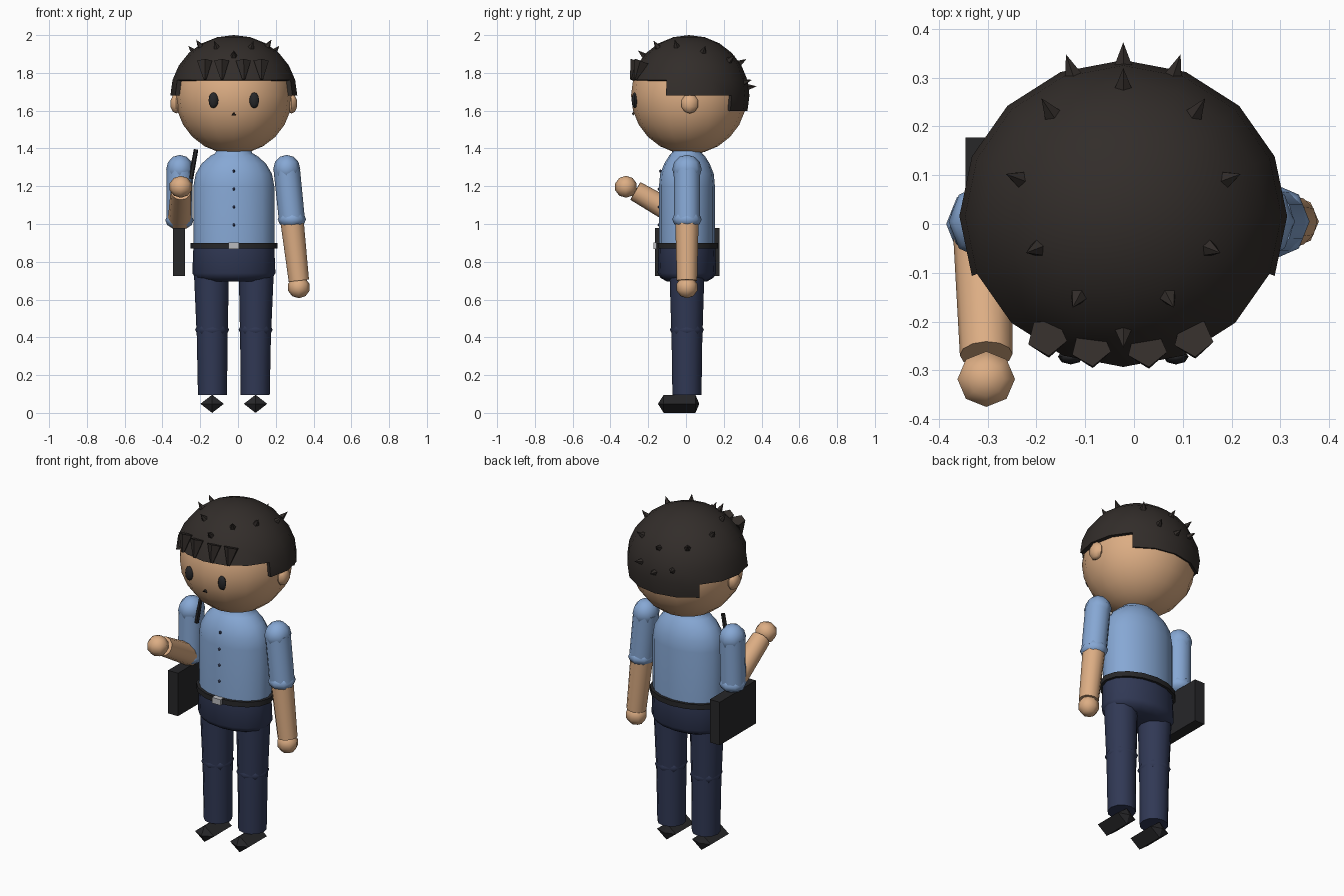
import bpy, bmesh, math
from mathutils import Vector, Matrix

if "Cube" in bpy.data.objects:
    bpy.data.objects.remove(bpy.data.objects["Cube"])

CX = -0.022  # body centre line


def material(name, rgb):
    m = bpy.data.materials.new(name)
    m.diffuse_color = (*rgb, 1)
    m.use_nodes = True
    m.node_tree.nodes["Principled BSDF"].inputs["Base Color"].default_value = m.diffuse_color
    return m


SKIN = material("skin", (0.72, 0.42, 0.23))
BLUE = material("shirt_blue", (0.24, 0.39, 0.66))
NAVY = material("navy_cloth", (0.03, 0.04, 0.09))
HAIR = material("hair_brown", (0.032, 0.026, 0.023))
BLACK = material("black", (0.02, 0.02, 0.022))
METAL = material("metal", (0.5, 0.5, 0.52))


def finish(name, bm, mat, angle=50):
    bmesh.ops.recalc_face_normals(bm, faces=bm.faces)
    me = bpy.data.meshes.new(name)
    bm.to_mesh(me)
    bm.free()
    me.materials.append(mat)
    ob = bpy.data.objects.new(name, me)
    bpy.context.collection.objects.link(ob)
    if angle:
        bpy.ops.object.select_all(action='DESELECT')
        ob.select_set(True)
        bpy.context.view_layer.objects.active = ob
        bpy.ops.object.shade_smooth_by_angle(angle=math.radians(angle))
    return ob


def ball(name, c, r, mat, seg=8, rings=5, angle=50):
    bm = bmesh.new()
    bmesh.ops.create_uvsphere(bm, u_segments=seg, v_segments=rings, radius=1,
                              matrix=Matrix.Translation(c) @ Matrix.Diagonal((*r, 1)))
    return finish(name, bm, mat, angle)


def tube(name, a, b, r1, r2, mat, seg=12, angle=50):
    a, b = Vector(a), Vector(b)
    rot = (b - a).to_track_quat('Z', 'Y').to_matrix().to_4x4()
    bm = bmesh.new()
    bmesh.ops.create_cone(bm, cap_ends=True, segments=seg, radius1=r1, radius2=r2,
                          depth=(b - a).length,
                          matrix=Matrix.Translation((a + b) / 2) @ rot)
    return finish(name, bm, mat, angle)


def box(name, lo, hi, mat):
    lo, hi = Vector(lo), Vector(hi)
    bm = bmesh.new()
    bmesh.ops.create_cube(bm, size=1, matrix=Matrix.Translation((lo + hi) / 2)
                          @ Matrix.Diagonal((*(hi - lo), 1)))
    return finish(name, bm, mat, 0)


def loft(name, sections, mat, seg, angle=50):
    """Capped skin over elliptical sections: (function angle -> point)."""
    bm = bmesh.new()
    loops = [[bm.verts.new(f(2 * math.pi * i / seg)) for i in range(seg)] for f in sections]
    for p, q in zip(loops, loops[1:]):
        for i in range(seg):
            j = (i + 1) % seg
            bm.faces.new((p[i], p[j], q[j], q[i]))
    bm.faces.new(loops[0])
    bm.faces.new(loops[-1])
    return finish(name, bm, mat, angle)


def lathe(name, profile, mat, seg=16):
    secs = [lambda t, rx=rx, ry=ry, z=z: (CX + rx * math.cos(t), 0.005 + ry * math.sin(t), z)
            for rx, ry, z in profile]
    return loft(name, secs, mat, seg)


# Head and hair cap (hair is a sphere trimmed in steps along its rings)
HC = Vector((CX, 0.016, 1.68))
ball("head", (CX, 0.016, 1.68), (0.31, 0.307, 0.31), SKIN, 16, 12, 60)
bm = bmesh.new()
bmesh.ops.create_uvsphere(bm, u_segments=16, v_segments=12, radius=1)
drop = []
for f in bm.faces:
    c = f.calc_center_median()
    az = math.degrees(math.asin(max(-1, min(1, c.y / c.xy.length))))
    lat = math.degrees(math.asin(c.z / c.length))
    low = 15 if az < -22.5 else (0 if az < 45 else -15)
    if lat < low:
        drop.append(f)
bmesh.ops.delete(bm, geom=drop, context='FACES')
rim = [e for e in bm.edges if e.is_boundary]
new = bmesh.ops.extrude_edge_only(bm, edges=rim)["geom"]
for v in new:
    if isinstance(v, bmesh.types.BMVert):
        v.co *= 0.92
bmesh.ops.transform(bm, verts=bm.verts,
                    matrix=Matrix.Translation(HC) @ Matrix.Diagonal((0.336, 0.32, 0.32, 1)))
finish("hair_cap", bm, HAIR)

# Hair spikes standing on the cap: sideways offset, depth, from the head centre
spots = [(0, -0.24), (0.093, -0.167), (0.178, -0.067), (0.215, 0.077),
         (0.15, 0.215), (0, 0.27), (0.105, 0.295), (0, 0.317)]
for x, y in spots:
    for s in ((1, -1) if x else (1,)):
        n = Vector((s * x / 0.336, y / 0.32, 0))
        n.z = math.sqrt(max(0.003, 1 - n.x ** 2 - n.y ** 2))
        n.normalize()
        p = HC + Vector((n.x * 0.336, n.y * 0.32, n.z * 0.32))
        tube("hair_spike", p - n * 0.015, p + n * 0.04, 0.022, 0, HAIR, 5, 0)

# Fringe locks pointing down
for x in (-0.175, -0.085, 0.03, 0.125):
    y = -0.272 + 1.1 * (x - CX) ** 2
    tube("fringe_lock", (x - 0.003, y + 0.015, 1.86), (x, y - 0.02, 1.765), 0.042, 0.008, HAIR, 5, 0)

# Face
for s in (-1, 1):
    ball("eye", (CX + s * 0.108, -0.272, 1.655), (0.026, 0.016, 0.042), BLACK, 8, 6)
    ball("ear", (CX + s * 0.305, 0.02, 1.637), (0.032, 0.047, 0.052), SKIN, 8, 5)
tube("mouth", (CX, -0.275, 1.58), (CX, -0.285, 1.587), 0.016, 0.006, HAIR, 3, 0)

# Torso, trousers and belt
lathe("shirt", [(0.214, 0.148, 0.87), (0.214, 0.148, 1.2), (0.202, 0.142, 1.265),
                (0.17, 0.12, 1.32), (0.125, 0.095, 1.36), (0.098, 0.08, 1.375),
                (0.09, 0.075, 1.40)], BLUE)
lathe("belt", [(0.23, 0.165, 0.87), (0.23, 0.165, 0.9)], BLACK)
lathe("trouser_seat", [(0.214, 0.15, 0.88), (0.22, 0.155, 0.74), (0.205, 0.14, 0.715),
                       (0.165, 0.105, 0.695)], NAVY)
box("belt_buckle", (CX - 0.027, -0.172, 0.868), (CX + 0.027, -0.14, 0.902), METAL)
for z, y in ((1.28, -0.135), (1.185, -0.143), (1.09, -0.143), (0.995, -0.143)):
    ball("shirt_button", (CX, y, z), (0.008, 0.008, 0.008), NAVY, 6, 4)

# Legs and shoes
for s in (-1, 1):
    hip, knee, ankle = [(CX + s * d, 0.005, z)
                        for d, z in ((0.119, 0.76), (0.115, 0.44), (0.113, 0.095))]
    tube("upper_leg", knee, hip, 0.083, 0.093, NAVY)
    tube("lower_leg", ankle, knee, 0.077, 0.082, NAVY)
    ball("knee", knee, (0.09, 0.09, 0.05), NAVY, 8, 6)
    cx = CX + s * 0.115
    secs = [lambda t, y=y, k=k: (cx + 0.062 * k * math.cos(t), y, 0.048 + 0.048 * k * math.sin(t))
            for y, k in ((-0.148, 0.02), (-0.118, 1), (0.05, 1), (0.07, 0.02))]
    loft("shoe", secs, BLACK, 4, 0)


# Arms: sleeve to the elbow, bare forearm and rounded hand
def arm(side, shoulder, elbow, wrist, hand, hand_r):
    tube(side + "_sleeve", elbow, shoulder, 0.069, 0.07, BLUE)
    ball(side + "_shoulder", shoulder, (0.072, 0.078, 0.076), BLUE, 8, 6)
    ball(side + "_sleeve_cuff", elbow, (0.075, 0.078, 0.05), BLUE, 8, 6)
    tube(side + "_forearm", elbow, wrist, 0.062, 0.054, SKIN)
    ball(side + "_hand", hand, hand_r, SKIN, 8, 5)


arm("left", (0.258, 0.005, 1.29), (0.285, 0.005, 1.025), (0.322, 0.005, 0.7),
    (0.322, 0.005, 0.665), (0.06, 0.058, 0.058))
arm("right", (-0.308, 0.005, 1.29), (-0.31, 0.0, 1.02), (-0.303, -0.268, 1.175),
    (-0.303, -0.318, 1.197), (0.062, 0.06, 0.058))

# Case held under the arm and the slim antenna beside the shoulder
box("case", (-0.345, -0.163, 0.725), (-0.28, 0.177, 0.98), BLACK)
tube("antenna", (-0.25, -0.03, 1.24), (-0.222, -0.03, 1.395), 0.013, 0.012, BLACK, 6)
